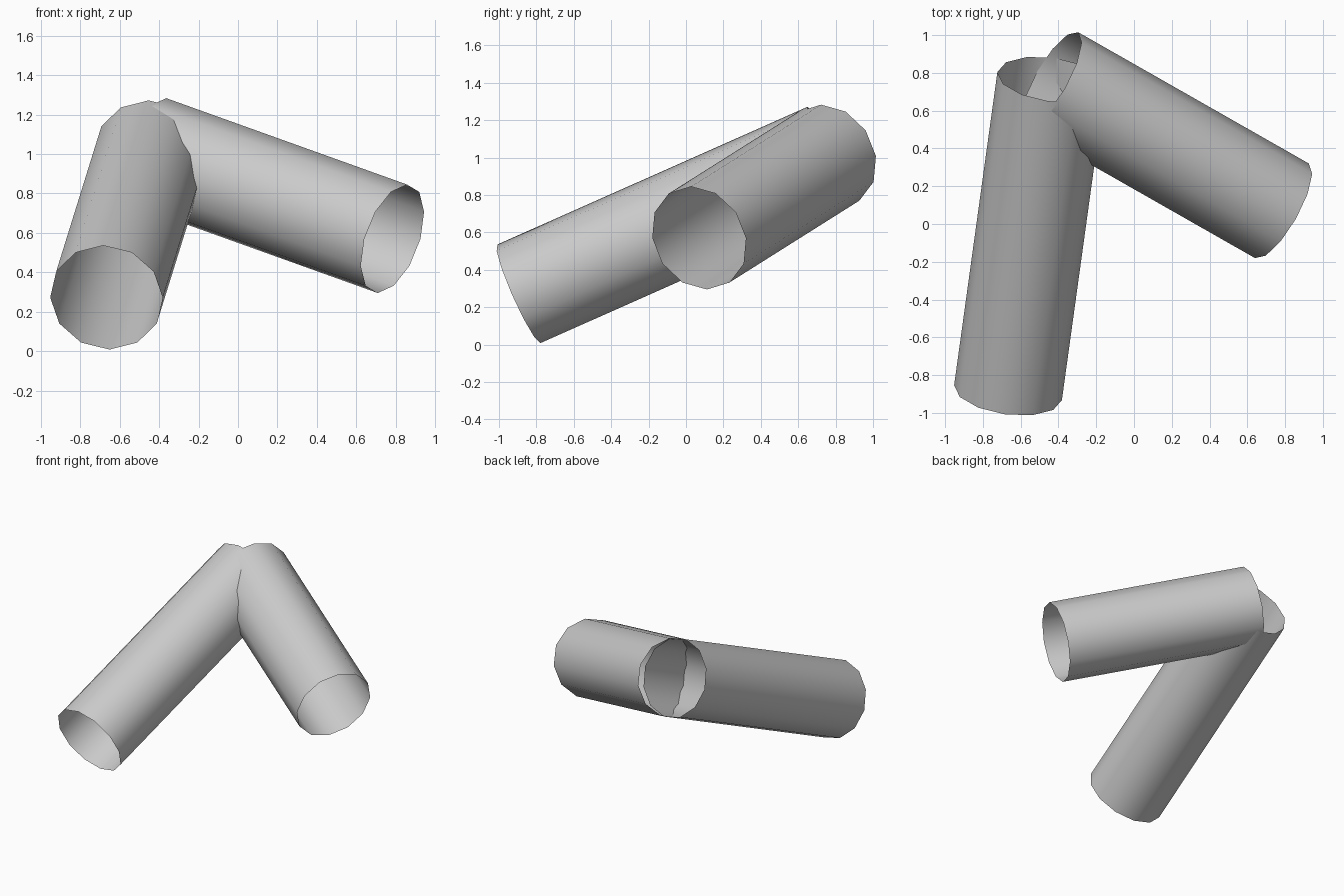
import bpy, bmesh, math
from mathutils import Vector

if "Cube" in bpy.data.objects:
    bpy.data.objects.remove(bpy.data.objects["Cube"])

SIDES = 12
RADIUS = 0.288


def open_tube(name, start, end):
    """Open-ended 12-sided tube with one vertex row pointing straight up."""
    start, end = Vector(start), Vector(end)
    axis = (end - start).normalized()
    side = axis.cross(Vector((0, 0, 1))).normalized()
    up = side.cross(axis)
    bm = bmesh.new()
    rings = []
    for centre in (start, end):
        ring = []
        for i in range(SIDES):
            a = 2 * math.pi * i / SIDES
            ring.append(bm.verts.new(centre + RADIUS * (math.cos(a) * up + math.sin(a) * side)))
        rings.append(ring)
    for i in range(SIDES):
        j = (i + 1) % SIDES
        face = bm.faces.new((rings[0][i], rings[0][j], rings[1][j], rings[1][i]))
        face.smooth = True
    bmesh.ops.recalc_face_normals(bm, faces=bm.faces)
    # make the walls face outwards
    bm.normal_update()
    f = bm.faces[:][0]
    if f.normal.dot(f.calc_center_median() - (start + end) / 2) < 0:
        bmesh.ops.reverse_faces(bm, faces=bm.faces)
    mesh = bpy.data.meshes.new(name)
    bm.to_mesh(mesh)
    bm.free()
    obj = bpy.data.objects.new(name, mesh)
    bpy.context.collection.objects.link(obj)
    return obj


# Two tubes that run through each other at a shared upper corner
corner = (-0.438, 0.765, 1.008)
open_tube("front_tube", corner, (-0.667, -0.893, 0.272))
open_tube("right_tube", corner, (0.783, 0.070, 0.570))
